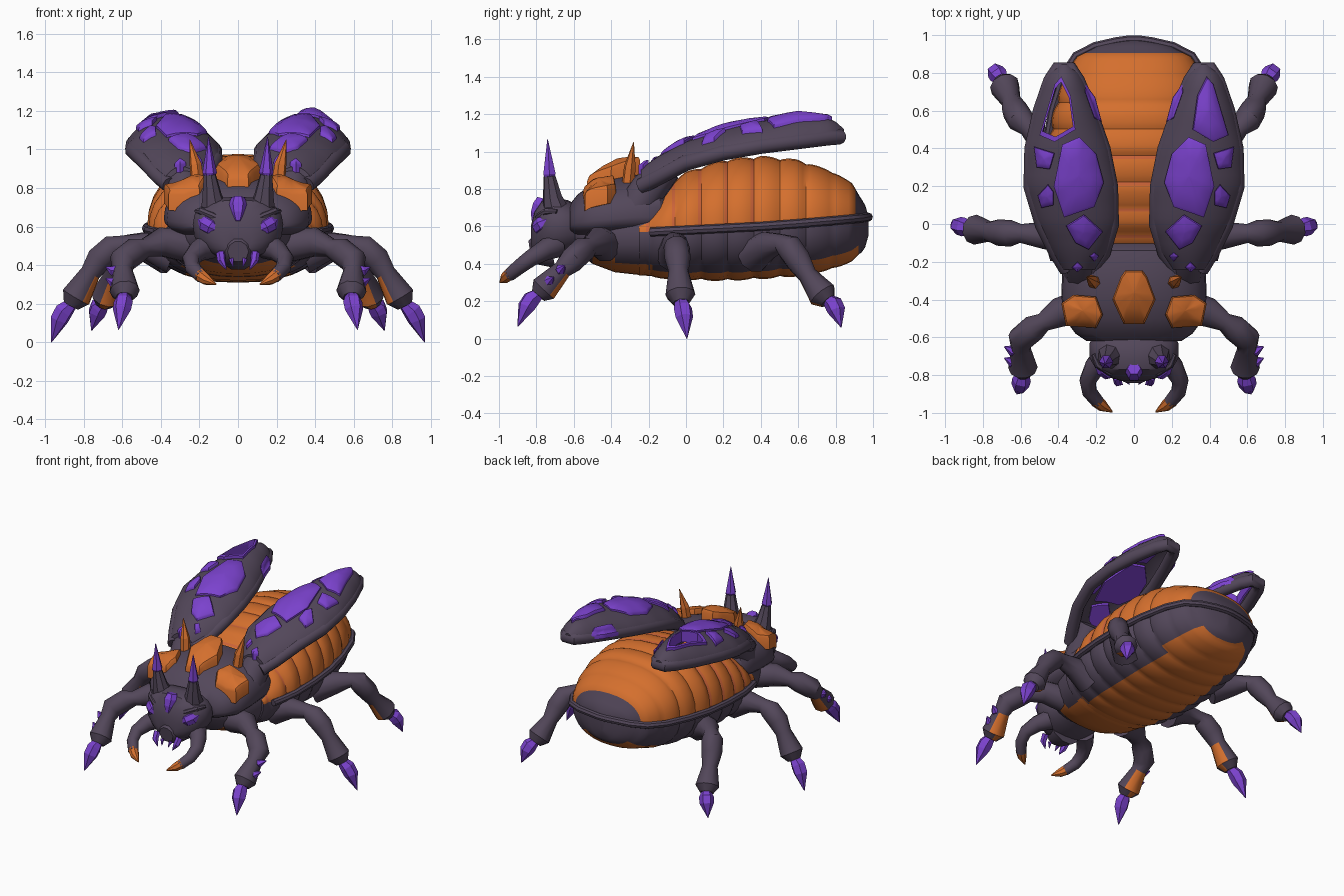
import bpy, bmesh, math
from mathutils import Vector

cube = bpy.data.objects.get("Cube")
if cube:
    bpy.data.objects.remove(cube)


def material(name, rgb):
    m = bpy.data.materials.new(name)
    m.use_nodes = True
    m.diffuse_color = (*rgb, 1)
    m.node_tree.nodes["Principled BSDF"].inputs["Base Color"].default_value = (*rgb, 1)
    return m


MATS = [material("dark plum", (.086, .063, .102)), material("orange", (.66, .16, .027)),
        material("violet", (.2, .055, .62)), material("red orange", (.6, .125, .04))]
DARK, ORANGE, VIOLET, RED = range(4)
smooth_parts = []


def skin(name, rings, mat=DARK, rule=None, loop=False, smooth=True):
    """Bridge rings of points; cap the ends unless the rings form a loop."""
    bm = bmesh.new()
    rows = [[bm.verts.new(p) for p in ring] for ring in rings]
    n = len(rows[0])
    for a, b in zip(rows, rows[1:] + ([rows[0]] if loop else [])):
        for i in range(n):
            j = (i + 1) % n
            bm.faces.new((a[i], a[j], b[j], b[i]))
    if not loop:
        bm.faces.new(rows[0])
        bm.faces.new(rows[-1])
    bmesh.ops.recalc_face_normals(bm, faces=bm.faces)
    for f in bm.faces:
        f.material_index = rule(f.calc_center_median(), f.normal) if rule else mat
    mesh = bpy.data.meshes.new(name)
    bm.to_mesh(mesh)
    bm.free()
    for m in MATS:
        mesh.materials.append(m)
    ob = bpy.data.objects.new(name, mesh)
    bpy.context.scene.collection.objects.link(ob)
    if smooth:
        smooth_parts.append(ob)
    return ob


def tube(name, pts, mat=DARK, sides=10, rule=None, smooth=True):
    """Round tube through (x, y, z, radius) points."""
    path = [Vector(p[:3]) for p in pts]
    last = len(path) - 1
    q, old, rings = None, None, []
    for i, p in enumerate(path):
        t = (path[min(i + 1, last)] - path[max(i - 1, 0)]).normalized()
        q = old.rotation_difference(t) @ q if q else t.to_track_quat('Z', 'Y')
        old = t
        angles = [math.tau * k / sides for k in range(sides)]
        rings.append([p + q @ Vector((math.cos(a), math.sin(a), 0)) * pts[i][3] for a in angles])
    return skin(name, rings, mat, rule, smooth=smooth)


def table(rows, y):
    """Interpolate rows of (y, values...)."""
    if y <= rows[0][0]:
        return rows[0][1:]
    for a, b in zip(rows, rows[1:]):
        if y <= b[0]:
            f = (y - a[0]) / (b[0] - a[0])
            return [u + (v - u) * f for u, v in zip(a[1:], b[1:])]
    return rows[-1][1:]


def loft(name, rings, rule=None, n=32, p=2.3):
    """Body lofted along y from rings of (y, half width, top, middle, bottom)."""
    def power(v):
        return math.copysign(abs(v) ** (2 / p), v)
    out = []
    for y, w, top, mid, bot in rings:
        ring = []
        for k in range(n):
            a = math.tau * k / n
            s = power(math.sin(a))
            ring.append((w * power(math.cos(a)), y, mid + s * (top - mid if s > 0 else mid - bot)))
        out.append(ring)
    return skin(name, out, rule=rule)


def panel(name, poly, height, side, mat, lift=.02, depth=.06, hole=False):
    """Raised plate that follows a height function."""
    c = sum((Vector(p) for p in poly), Vector((0, 0))) / len(poly)
    edge = [Vector(a).lerp(Vector(b), k / 4) for a, b in zip(poly, poly[1:] + poly[:1]) for k in range(4)]
    steps = [(1, -depth), (1, lift * .6), (.92, lift), (.5, lift * 1.3), (.05, lift * 1.5)]
    if hole:
        steps = [(1, -depth), (1, lift), (.84, lift), (.84, -depth)]
    rings = []
    for scale, dz in steps:
        pts = [c + (e - c) * scale for e in edge]
        rings.append([(side * p.x, p.y, height(p.x, p.y) + dz) for p in pts])
    return skin(name, rings, mat, loop=hole)


# Abdomen: half width, dome height, rim level, belly level
BODY = [(-.25, .38, .08, .57, .34), (-.1, .44, .24, .575, .32), (0, .46, .31, .58, .315),
        (.2, .47, .365, .59, .31), (.4, .46, .375, .6, .32), (.6, .425, .34, .615, .335),
        (.78, .37, .265, .63, .37), (.89, .3, .19, .64, .415), (.94, .2, .1, .645, .46),
        (.965, .09, .05, .65, .5), (.975, .02, .01, .65, .55)]
SEG = .14


def abdomen_ring(y):
    w, h, rim, bot = table(BODY, y)
    k = .965 + .045 * abs(math.sin(math.pi * (y + .2) / SEG)) ** .6
    return y, w * k, rim + h * k, rim, rim - (rim - bot) * k


def abdomen_colour(c, n):
    _, _, rim, bot = table(BODY, c.y)
    if c.z > rim:
        groove = (c.y + .2) / SEG % 1
        return DARK if c.y > .9 else RED if c.y < .45 and groove > .88 else ORANGE
    return ORANGE if abs(c.x) < .27 and c.z < bot + .06 and c.y < .93 else DARK


loft("abdomen", [abdomen_ring(min(-.25 + i * .0175, .975)) for i in range(71)], abdomen_colour)
half = [(r[1] + .005, r[0], r[3], .024) for r in BODY if r[0] > -.2]
half.insert(0, (.42, -.19, .57, .024))
tube("abdomen_rim", half + [(-x, y, z, r) for x, y, z, r in reversed(half)], sides=8)

# Thorax and its shield
loft("thorax", [(-.6, .2, .7, .58, .48), (-.5, .28, .74, .56, .4), (-.38, .34, .76, .55, .355),
                (-.2, .38, .78, .56, .335), (-.05, .4, .78, .57, .33)],
     lambda c, n: ORANGE if n.z < -.55 and abs(c.x) < .25 and c.y > -.48 else DARK)
SHIELD = [(-.62, .25, .72, .62, .55), (-.58, .31, .77, .62, .54), (-.5, .37, .83, .63, .53),
          (-.38, .385, .86, .64, .54), (-.25, .38, .88, .65, .54), (-.14, .37, .86, .65, .54),
          (-.08, .32, .78, .64, .55)]
loft("thorax_shield", SHIELD)


def shield_z(x, y):
    w, top, mid, _ = table(SHIELD, y)
    u = min(abs(x) / w, .8)
    return mid + (top - mid) * (1 - u ** 2.3) ** (1 / 2.3)


panel("back_gem", [(.045, -.245), (.07, -.28), (.115, -.4), (.055, -.53), (-.055, -.53), (-.115, -.4),
                   (-.07, -.28), (-.045, -.245)], lambda x, y: shield_z(x, y) + .15 * (y + .54), 1, ORANGE, .05)

# Head
loft("head", [(-.56, .19, .7, .6, .47), (-.63, .235, .74, .61, .45), (-.71, .235, .755, .61, .43),
              (-.77, .2, .74, .6, .43), (-.81, .14, .68, .57, .44), (-.83, .07, .6, .53, .47)], n=20)
tube("snout", [(0, -.72, .49, .12), (0, -.8, .475, .085), (0, -.835, .47, .055)])
tube("forehead_gem", [(0, -.765, .75, .035), (0, -.775, .71, .052), (0, -.795, .665, .042),
                      (0, -.81, .625, .02)], VIOLET, 6, smooth=False)

# Wing cases: inner edge, outer edge, edge level, crown level
WING = [(-.24, .19, .39, .82, .91), (-.15, .13, .445, .865, .975), (0, .085, .52, .945, 1.055),
        (.2, .09, .58, 1.0, 1.125), (.4, .13, .575, 1.035, 1.165), (.6, .2, .53, 1.06, 1.19),
        (.76, .265, .475, 1.08, 1.18), (.82, .3, .44, 1.085, 1.15), (.845, .34, .4, 1.09, 1.12)]


def wing_z(x, y):
    inner, outer, edge, crown = table(WING, y)
    u = min(abs(2 * x - inner - outer) / (outer - inner), 1)
    return edge + (crown - edge) * (1 - u * u) ** .65


REAR = [(.385, .78), (.42, .74), (.5, .47), (.42, .435), (.31, .5), (.335, .68)]
PANELS = {
    "middle": [(.29, .46), (.38, .42), (.425, .2), (.37, .035), (.21, .09), (.16, .22), (.2, .37)],
    "front": [(.265, .05), (.36, -.01), (.31, -.1), (.24, -.135), (.165, -.04)],
    "outer": [(.42, .375), (.53, .41), (.515, .3), (.445, .29)],
    "small": [(.455, .21), (.51, .15), (.49, .085), (.425, .1), (.425, .17)],
    "inner": [(.255, .74), (.205, .67), (.17, .54), (.21, .56), (.26, .7)],
    "root": [(.21, -.15), (.235, -.17), (.21, -.2), (.185, -.17)],
    "dot": [(.3, -.2), (.33, -.23), (.3, -.255), (.27, -.23)],
}
LEGS = {
    "front": [(.26, -.43, .5, .09), (.4, -.47, .52, .078), (.48, -.52, .49, .05), (.53, -.55, .475, .07),
              (.6, -.61, .42, .07), (.598, -.66, .37, .052), (.588, -.76, .265, .078), (.59, -.79, .23, .045)],
    "middle": [(.34, -.06, .45, .1), (.48, -.06, .5, .072), (.6, -.05, .505, .05), (.65, -.05, .49, .07),
               (.72, -.045, .43, .07), (.765, -.04, .36, .054), (.84, -.03, .235, .08), (.865, -.025, .19, .045)],
    "rear": [(.36, .36, .45, .1), (.49, .44, .5, .075), (.56, .51, .51, .05), (.6, .55, .49, .072),
             (.63, .6, .42, .07), (.65, .65, .34, .052), (.685, .73, .235, .08), (.7, .76, .2, .045)],
}
TIPS = {"front": (.62, -.9, .065), "middle": (.968, .005, 0), "rear": (.76, .83, .06)}

for s, side in ((1, "left"), (-1, "right")):
    def flip(pts):
        return [(s * p[0], *p[1:]) for p in pts]

    # Wing case shell, rim and plates
    rings = []
    for i in range(25):
        y = -.24 + 1.085 * i / 24
        inner, outer = table(WING, y)[:2]
        xs = [inner + (outer - inner) * (.5 - .485 * math.cos(math.pi * k / 14)) for k in range(15)]
        top = [(s * x, y, wing_z(x, y)) for x in xs]
        rings.append(top + [(x, y, z - .045) for x, y, z in reversed(top)])
    wing = skin(side + "_wing_case", rings)
    rim = [(w[1] + .035, w[0], w[3] - .005, .042) for w in WING]
    rim += [(w[2] - .035, w[0], w[3] - .005, .042) for w in reversed(WING)]
    rim = [p for p in rim if p[1] < .84]
    tube(side + "_wing_rim", flip(rim), sides=10)
    tube(side + "_wing_root", flip([(.27, -.28, .68, .1), (.28, -.2, .8, .1), (.29, -.1, .91, .08)]))
    for key, poly in PANELS.items():
        panel(side + "_wing_plate_" + key, poly, wing_z, s, VIOLET, depth=.01 if key == "inner" else .06)
    panel(side + "_wing_plate_rear", REAR, wing_z, s, VIOLET, hole=s < 0)
    if s < 0:
        cutter = panel("wing_window_cutter", [tuple(Vector((.395, .6)).lerp(Vector(p), .84)) for p in REAR],
                       lambda x, y: 1.1, s, VIOLET, .3, .3)
        smooth_parts.remove(cutter)
        cutter.hide_render = True
        cutter.hide_set(True)
        cut = wing.modifiers.new("window", 'BOOLEAN')
        cut.operation, cut.object = 'DIFFERENCE', cutter

    # Shield pads and spikes
    panel(side + "_shoulder_pad", [(.2, -.385), (.32, -.375), (.385, -.42), (.36, -.54), (.2, -.55), (.165, -.48)],
          shield_z, s, ORANGE, .04)
    tube(side + "_back_spike", flip([(.21, -.31, .82, .035), (.22, -.3, .92, .032), (.25, -.28, 1.05, .002)]),
         ORANGE, 6, smooth=False)

    # Horns, eyes, brows, jaws and teeth
    tube(side + "_horn_base", flip([(.12, -.69, .66, .08), (.135, -.715, .76, .052), (.147, -.73, .87, .032)]), sides=8)
    tube(side + "_horn_tip", flip([(.147, -.73, .85, .022), (.147, -.73, .88, .038), (.153, -.74, 1.065, .002)]),
         VIOLET, 6, smooth=False)
    tube(side + "_eye", flip([(.09, -.8, .57, .01), (.13, -.782, .595, .046), (.165, -.757, .615, .048),
                              (.21, -.72, .645, .008)]), VIOLET, 8, smooth=False)
    tube(side + "_brow", flip([(.06, -.8, .625, .016), (.13, -.785, .655, .02), (.19, -.745, .68, .02),
                               (.215, -.69, .68, .012)]), sides=8)
    tube(side + "_jaw", flip([(.15, -.7, .5, .07), (.21, -.76, .47, .055), (.245, -.83, .43, .045),
                              (.235, -.89, .385, .04), (.19, -.945, .34, .035)]))
    tube(side + "_jaw_tip", flip([(.2, -.935, .35, .036), (.165, -.965, .325, .03), (.115, -.995, .3, .004)]),
         ORANGE, 8)
    tube(side + "_large_tooth", flip([(.09, -.81, .46, .024), (.085, -.84, .42, .022), (.06, -.85, .375, .002)]),
         VIOLET, 6)
    tube(side + "_small_tooth", flip([(.035, -.83, .43, .014), (.025, -.85, .39, .002)]), VIOLET, 6)

    # Legs with orange shin patches and violet claws
    for key, pts in LEGS.items():
        pts = flip(pts)
        ankle, tip = Vector(pts[-1][:3]), Vector((s * TIPS[key][0], *TIPS[key][1:]))
        shin = (ankle - Vector(pts[-3][:3])).normalized()
        under = (shin * shin.z - Vector((0, 0, 1))).normalized()
        tube(f"{side}_{key}_leg", pts,
             rule=lambda c, n: ORANGE if .18 < c.z < .32 and n.dot(under) > .72 else DARK)
        claw = []
        for f, r in ((-.1, .03), (.2, .05), (.45, .048), (1, .002)):
            p = ankle.lerp(tip, f) - under * (.02 if 0 < f < 1 else 0)
            claw.append((*p, r))
        tube(f"{side}_{key}_claw", claw, VIOLET, 6, smooth=False)
    for y, z in ((-.67, .37), (-.73, .31)):
        tube(side + "_shin_spike", flip([(.62, y, z, .03), (.65, y, z, .028), (.685, y + .02, z + .02, .004)]),
             VIOLET, 6, smooth=False)

# Smooth the rounded parts, keep hard edges
bpy.ops.object.select_all(action='DESELECT')
for ob in smooth_parts:
    ob.select_set(True)
bpy.context.view_layer.objects.active = smooth_parts[0]
bpy.ops.object.shade_smooth_by_angle(angle=math.radians(38))
